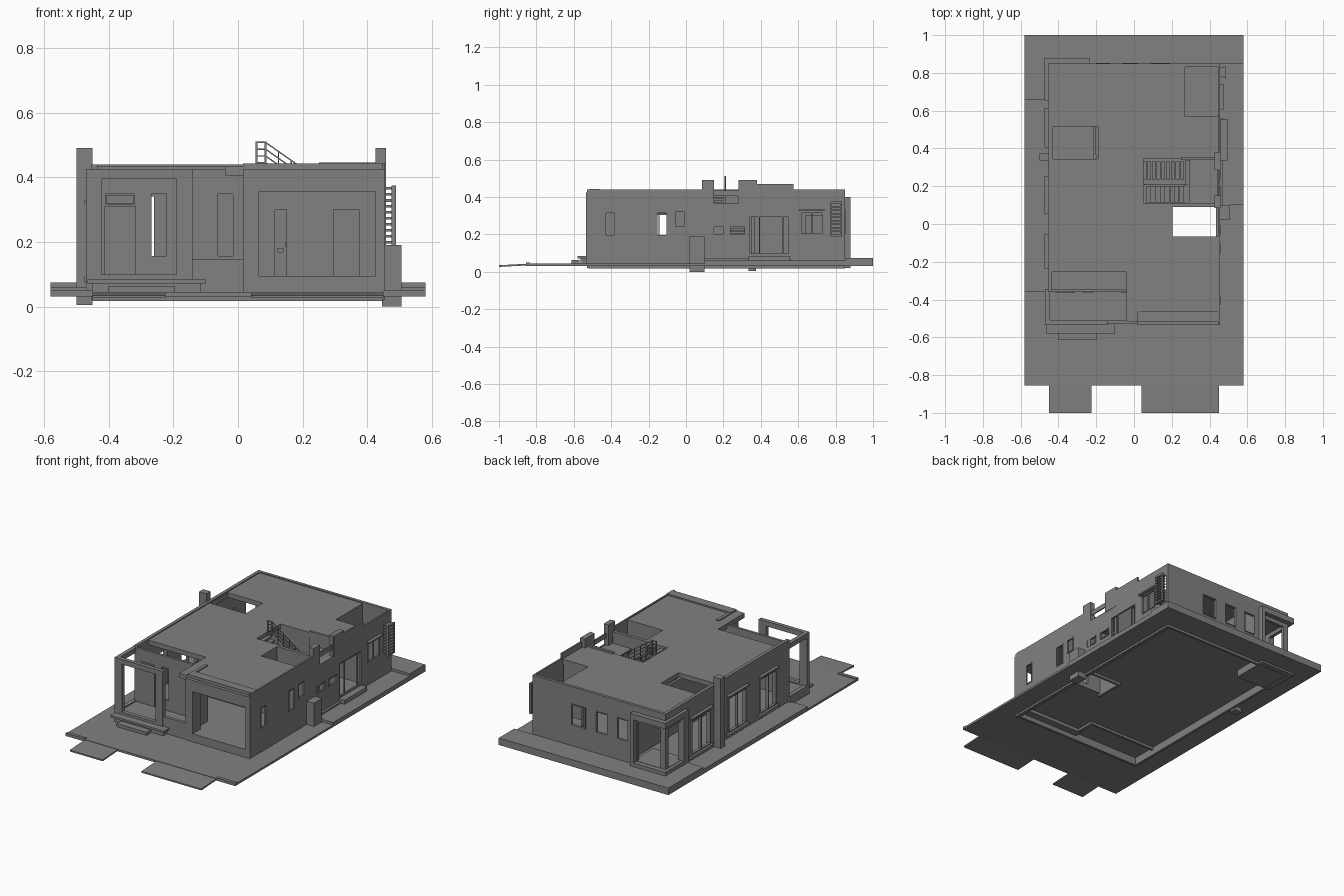
import bpy, bmesh
from mathutils import Vector

if "Cube" in bpy.data.objects:
    bpy.data.objects.remove(bpy.data.objects["Cube"])

# One dark grey finish for the whole house
GREY = bpy.data.materials.new("dark_grey")
GREY.diffuse_color = (.22, .22, .22, 1)
GREY.use_nodes = True
GREY.node_tree.nodes["Principled BSDF"].inputs["Base Color"].default_value = GREY.diffuse_color


def plate(name, axis, w, outer, holes=()):
    """Flat plate with rectangular cut-outs. w = thickness range along axis,
    outer and holes = (u0, u1, v0, v1) in the plate's plane."""
    def cuts(i):
        vals = set(outer[i:i + 2])
        for h in holes:
            vals |= {c for c in h[i:i + 2] if outer[i] < c < outer[i + 1]}
        return sorted(vals)
    us, vs = cuts(0), cuts(2)
    place = {'z': lambda u, v, k: (u, v, k),
             'y': lambda u, v, k: (u, k, v),
             'x': lambda u, v, k: (k, u, v)}[axis]
    bm = bmesh.new()
    grid = {}

    def vert(i, j):
        if (i, j) not in grid:
            grid[i, j] = bm.verts.new(place(us[i], vs[j], w[0]))
        return grid[i, j]
    for i in range(len(us) - 1):
        for j in range(len(vs) - 1):
            cu, cv = (us[i] + us[i + 1]) / 2, (vs[j] + vs[j + 1]) / 2
            if not any(a < cu < b and c < cv < d for a, b, c, d in holes):
                bm.faces.new([vert(i, j), vert(i + 1, j), vert(i + 1, j + 1), vert(i, j + 1)])
    ext = bmesh.ops.extrude_face_region(bm, geom=bm.faces[:], use_keep_orig=True)
    new = [g for g in ext['geom'] if isinstance(g, bmesh.types.BMVert)]
    bmesh.ops.translate(bm, verts=new, vec=Vector(place(0, 0, w[1] - w[0])))
    bmesh.ops.recalc_face_normals(bm, faces=bm.faces[:])
    me = bpy.data.meshes.new(name)
    bm.to_mesh(me)
    bm.free()
    me.materials.append(GREY)
    ob = bpy.data.objects.new(name, me)
    bpy.context.collection.objects.link(ob)
    return ob


def box(name, x0, x1, y0, y1, z0, z1):
    return plate(name, 'z', (z0, z1), (x0, x1, y0, y1))


def window(name, axis, w, u0, u1, v0, v1, mull=1, b=0.006):
    """Window surround with slim mullions."""
    step = (u1 - u0) / mull
    holes = [(u0 + i * step + b / 2, u0 + (i + 1) * step - b / 2, v0 + b, v1 - b) for i in range(mull)]
    plate(name, axis, w, (u0, u1, v0, v1), holes)


def bar(name, a, b, t=0.004):
    """Thin rail between two points lying in an xz plane."""
    ob = box(name, -t / 2, t / 2, -t / 2, t / 2, 0, 1)
    d = Vector(b) - Vector(a)
    ob.location = a
    ob.rotation_euler = d.to_track_quat('Z', 'Y').to_euler()
    ob.scale = (1, 1, d.length)


# Ground: front apron, side strips at stepped levels, raised back strip
box("front_apron", -.58, .58, -.855, -.53, .032, .045)
box("left_strip_front", -.58, -.45, -.53, -.36, .032, .045)
box("left_strip_middle", -.58, -.45, -.36, .66, .032, .06)
box("left_strip_back", -.58, -.45, .66, .85, .032, .075)
box("right_strip_front", .45, .58, -.53, .10, .032, .045)
box("right_strip_back", .45, .58, .10, .85, .032, .06)
box("back_strip", -.58, .58, .85, 1.0, .032, .075)

# Sloping driveway and path ramps
for name, x0, x1 in (("path_ramp", -.45, -.225), ("driveway_ramp", .04, .45)):
    ob = box(name, x0, x1, -1, -.85, .034, .043)
    for v in ob.data.vertices:
        if v.co.y < -.9:
            v.co.z -= .008
for s in (-1, 1):
    box("kerb", min(s * .45, s * .58), max(s * .45, s * .58), -.855, -.835, .032, .05)

# Foundation rim and floor with an open light well
WELL = (.205, .447, -.065, .09)
plate("foundation_rim", 'z', (.017, .065), (-.45, .45, -.52, .85), [(-.435, .435, -.505, .835)])
plate("floor", 'z', (.065, .093), (-.45, .45, -.52, .85), [WELL])

# Outer walls with openings
left_win = [(-.22, -.07), (.07, .24), (.42, .60)]
back_win = [(-.2, -.125), (-.06, .02), (.09, .19)]
right_win = [(-.43, -.38, .19, .32), (-.155, -.10, .19, .32), (-.06, -.005, .235, .325),
             (.12, .20, .195, .245), (.235, .315, .195, .245), (.34, .55, .093, .30),
             (.615, .73, .20, .32), (.775, .83, .19, .37)]
porch_win = [(-.41, -.32, .315, .35), (-.27, -.218, .15, .355), (-.065, -.012, .15, .355)]
skyline = [(-.54, .085, .44, .5), (.15, .28, .365, .5), (.38, .575, .47, .5), (.575, .86, .44, .5)]

plate("right_wall", 'x', (.445, .455), (-.53, .85, .02, .49), right_win + skyline)
plate("left_wall", 'x', (-.455, -.435), (-.36, .85, .02, .44),
      [(a, b, .095, .31) for a, b in left_win] + [(.70, .82, .10, .34)])
plate("back_wall", 'y', (.832, .85), (-.45, .45, .02, .44),
      [(a, b, .20, .335) for a, b in back_win] + [(-.42, -.26, .10, .34)])
plate("porch_wall", 'y', (-.36, -.345), (-.45, .03, .05, .425), porch_win[1:])
plate("garage_side_wall", 'x', (.015, .035), (-.50, -.345, .05, .44))

# Window surrounds
for a, b in left_win:
    window("left_window", 'x', (-.463, -.445), a, b, .095, .31, 2)
    box("left_canopy", -.475, -.45, a - .015, b + .015, .318, .328)
    box("left_sill", -.475, -.45, a - .015, b + .015, .075, .093)
for a, b in back_win:
    window("back_window", 'y', (.838, .853), a, b, .20, .335)
for i, (a, b, c, d) in enumerate(right_win[:7]):
    window("right_window", 'x', (.448, .458), a, b, c, d, 2 if i == 6 else 1)
for y in (.39, .515):
    box("door_mullion", .448, .455, y, y + .006, .093, .30)
for a, b, c, d in porch_win[1:]:
    window("porch_window", 'y', (-.364, -.35), a, b, c, d)
box("front_door", -.415, -.315, -.366, -.355, .10, .31)
window("door_transom", 'y', (-.366, -.355), *porch_win[0])

# Louvre screen, canopy and door step on the right side
for i in range(10):
    z = .195 + i * .0185
    box("louvre_slat", .455, .488, .778, .828, z, z + .008)
plate("louvre_frame", 'x', (.475, .488), (.772, .834, .186, .375), [(.779, .827, .193, .368)])
box("right_canopy", .45, .475, .605, .74, .324, .333)
box("door_step", .45, .495, .335, .555, .05, .085)
box("long_step", .45, .47, .10, .56, .05, .07)

# Vertical fins on both sides
box("left_fin", -.50, -.45, .335, .375, .005, .49)
box("right_pier", .445, .505, .02, .10, 0, .19)
box("right_fin", .425, .457, .085, .15, .05, .49)
box("right_fin_back", .425, .457, .285, .38, .36, .49)

# Roof with porch, stair, court and terrace openings
plate("roof", 'z', (.405, .434), (-.44, .447, -.515, .84),
      [(-.44, -.04, -.515, -.255), (-.43, -.19, .345, .515), (.27, .447, .57, .84),
       WELL, (.05, .44, .11, .345)])
box("stair_landing_roof", .295, .445, .11, .345, .345, .362)
box("stair_parapet", .25, .43, .34, .355, .345, .445)

# Front portals: porch frame, low wall and garage frame
plate("porch_frame", 'y', (-.535, -.51), (-.47, -.14, .045, .425), [(-.42, -.19, .10, .395)])
box("porch_side_beam", -.47, -.445, -.51, -.345, .395, .425)
box("porch_side_plinth", -.47, -.445, -.51, -.345, .045, .10)
box("porch_low_wall", -.14, .02, -.53, -.51, .045, .145)
plate("garage_frame", 'y', (-.535, -.46), (.015, .455, .045, .425), [(.065, .425, .095, .355)])
box("garage_cap", .015, .455, -.515, -.46, .425, .443)
box("entry_platform", -.465, -.10, -.58, -.53, .072, .085)
box("entry_platform_base", -.45, -.115, -.565, -.53, .045, .072)
box("entry_step", -.40, -.195, -.613, -.57, .045, .064)

# Back corner bay: canopy, base and posts
box("bay_canopy", -.475, -.235, .655, .88, .365, .40)
box("bay_base", -.475, -.235, .655, .88, .02, .098)
box("bay_back_post", -.258, -.235, .845, .88, .09, .37)
box("bay_side_post", -.475, -.45, .655, .70, .09, .37)

# Interior partitions and light-well walls
box("hall_partition", -.215, -.20, -.08, .83, .09, .41)
plate("garage_back_wall", 'y', (-.08, -.065), (-.215, .445, .065, .41),
      [(.115, .15, .095, .30), (.295, .375, .095, .30)])
box("well_side_wall", .19, .205, -.08, .105, .05, .42)
box("well_back_wall", .19, .445, .09, .105, .05, .42)
box("rear_partition", -.20, .44, .35, .365, .09, .41)
plate("terrace_wall", 'x', (.255, .27), (.56, .835, .09, .42), [(.64, .76, .095, .30)])
plate("terrace_front_wall", 'y', (.557, .57), (.255, .44, .09, .42))

# Two-flight stair
for i in range(9):
    x, z = .065 + i * .025, .425 - i * .017
    box("upper_tread", x, x + .024, .115, .20, z - .012, z)
    x, z = .265 - i * .025, .27 - i * .018
    box("lower_tread", x - .02, x, .235, .33, z - .012, z)
box("stair_landing", .27, .36, .11, .335, .272, .286)

# Stair railing
y = .21
for k in range(4):
    h = .445 + k * .021
    bar("level_rail", (.055, y, h), (.085, y, h))
    bar("sloping_rail", (.085, y, h), (.285, y, h - .14))
for x in (.057, .085):
    bar("top_post", (x, y, .42), (x, y, .511), .006)
for i in range(1, 6):
    x = .085 + i * .04
    bar("baluster", (x, y, .42 - i * .028), (x, y, .508 - i * .028))
